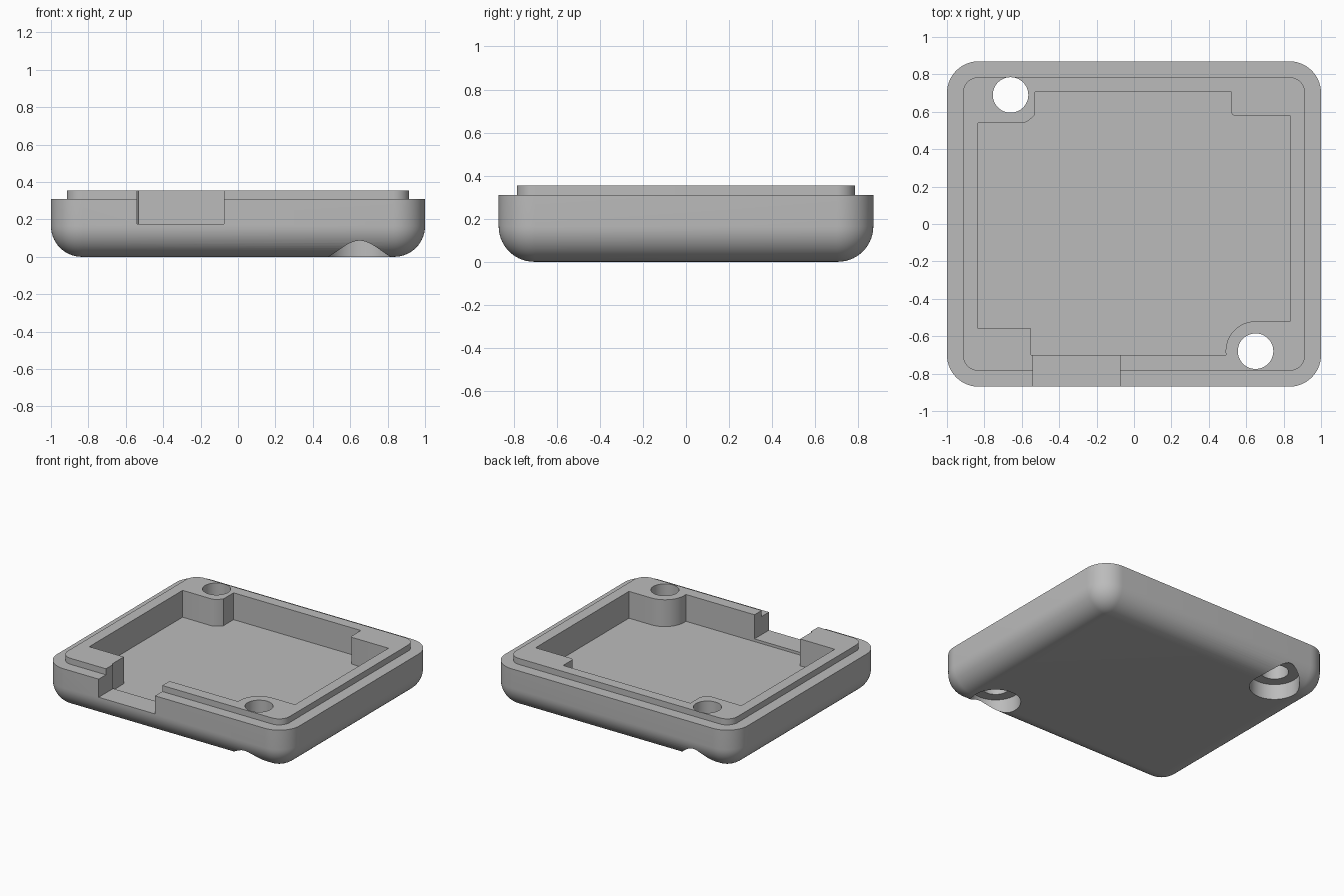
import bpy, bmesh
from math import sin, cos, pi, atan2

if "Cube" in bpy.data.objects:
    bpy.data.objects.remove(bpy.data.objects["Cube"])

grey = bpy.data.materials.new("mid grey plastic")
grey.use_nodes = True
COLOUR = (0.5, 0.5, 0.5, 1)
grey.diffuse_color = COLOUR
grey.node_tree.nodes["Principled BSDF"].inputs["Base Color"].default_value = COLOUR

# Main dimensions
HX, HY = 1.0, 0.87          # half size of the tray
CORNER = 0.17               # upright corner radius
FILLET = 0.165              # rounded lower edge
RIM_Z, LIP_Z = 0.31, 0.355  # outer rim and raised lip
FLOOR_Z, NOTCH_Z = 0.155, 0.175
STEPS = 14
SCREWS = [(-0.66, 0.69), (0.65, -0.68)]
BORE_R, HEAD_R, HEAD_Z = 0.095, 0.17, 0.115


def arc(cx, cy, r, a0, a1, n=STEPS):
    return [(cx + r * cos(a0 + (a1 - a0) * i / n),
             cy + r * sin(a0 + (a1 - a0) * i / n)) for i in range(n + 1)]


def rounded_rect(hx, hy, r):
    pts = []
    for k, (sx, sy) in enumerate([(1, 1), (-1, 1), (-1, -1), (1, -1)]):
        pts += arc(sx * (hx - r), sy * (hy - r), r, k * pi / 2, (k + 1) * pi / 2)
    return pts


def loft(name, rings):
    """Closed solid through a stack of (outline, height) rings."""
    bm = bmesh.new()
    loops = [[bm.verts.new((x, y, z)) for x, y in pts] for pts, z in rings]
    for a, b in zip(loops, loops[1:]):
        for i in range(len(a)):
            j = (i + 1) % len(a)
            bm.faces.new((a[i], a[j], b[j], b[i]))
    bm.faces.new(loops[0][::-1])
    bm.faces.new(loops[-1])
    bmesh.ops.recalc_face_normals(bm, faces=bm.faces)
    mesh = bpy.data.meshes.new(name)
    bm.to_mesh(mesh)
    bm.free()
    mesh.materials.append(grey)
    obj = bpy.data.objects.new(name, mesh)
    bpy.context.collection.objects.link(obj)
    return obj


def prism(name, pts, z0, z1):
    return loft(name, [(pts, z0), (pts, z1)])


# Tray body: rounded underside, upright wall, then the inset lip
rings = []
for i in range(STEPS + 1):
    a = pi / 2 * i / STEPS
    inset = FILLET * (1 - sin(a))
    rings.append((rounded_rect(HX - inset, HY - inset, CORNER - inset),
                  FILLET * (1 - cos(a))))
rings.append((rounded_rect(HX, HY, CORNER), RIM_Z))
for z in (RIM_Z, LIP_Z):
    rings.append((rounded_rect(HX - 0.085, HY - 0.085, CORNER - 0.085), z))
tray = loft("tray", rings)

# Cavity outline, stepping around the four corner posts
(lx, ly), (rx, ry) = SCREWS
cavity = [(-0.835, -0.56), (-0.55, -0.56), (-0.55, -0.70)]
cavity += arc(rx, ry, 0.16, pi + 0.125, pi / 2)
cavity += [(0.835, ry + 0.16), (0.835, 0.58)]
cavity += arc(0.54, 0.60, 0.02, -pi / 2, -pi, 4)
cavity += [(0.52, 0.705), (-0.53, 0.705)]
cavity += arc(lx, ly, 0.167, atan2(-0.105, 0.13), atan2(-0.15, 0.07), 6)
cavity += [(-0.835, 0.54)]

cutters = [
    prism("cavity_cutter", cavity, FLOOR_Z, 0.6),
    prism("notch_cutter", [(-0.54, -1), (-0.075, -1), (-0.075, -0.69), (-0.54, -0.69)],
          NOTCH_Z, 0.6),
]
# Screw bores with wide recesses for the heads underneath
for x, y in SCREWS:
    cutters.append(prism("bore_cutter", arc(x, y, BORE_R, 0, 2 * pi, 48)[:-1], -0.2, 0.6))
    cutters.append(prism("head_cutter", arc(x, y, HEAD_R, 0, 2 * pi, 64)[:-1], -0.2, HEAD_Z))

bpy.ops.object.select_all(action='DESELECT')
tray.select_set(True)
bpy.context.view_layer.objects.active = tray
for cutter in cutters:
    cutter.hide_render = True
    mod = tray.modifiers.new("cut", 'BOOLEAN')
    mod.operation = 'DIFFERENCE'
    mod.solver = 'EXACT'
    mod.object = cutter
    bpy.ops.object.modifier_apply(modifier=mod.name)
    bpy.data.objects.remove(cutter)

bpy.ops.object.shade_smooth_by_angle(angle=pi / 6)
